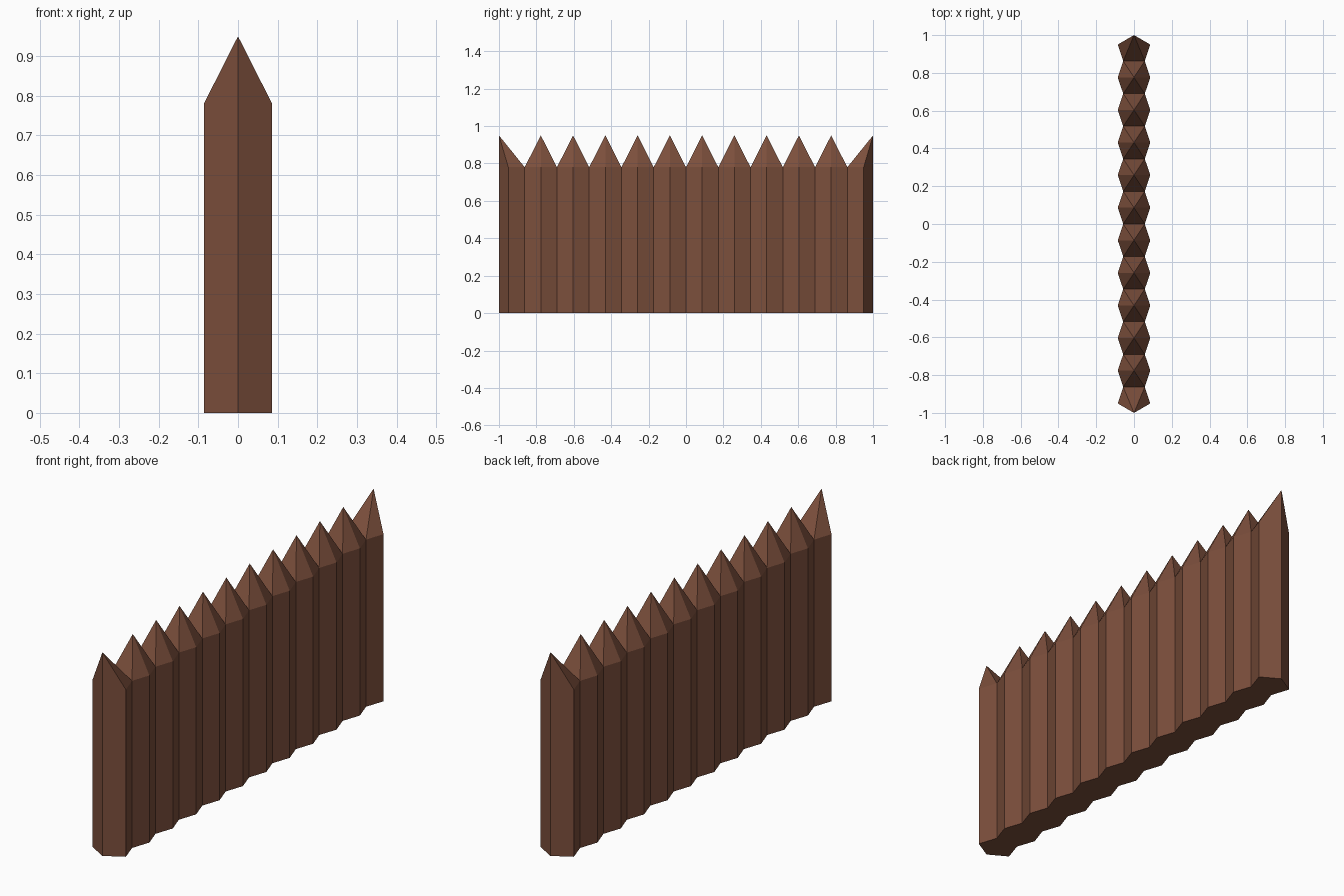
import bpy, bmesh

cube = bpy.data.objects.get("Cube")
if cube:
    bpy.data.objects.remove(cube, do_unlink=True)

POSTS = 10            # regular posts between the two end posts
PITCH = 0.1725        # distance between neighbouring posts
HALF_WIDTH = 0.086    # side corner of a post
JOINT = 0.057         # half width where two posts meet
SHOULDER, PEAK = 0.78, 0.95

wood = bpy.data.materials.new("brown wood")
wood.use_nodes = True
colour = (0.2, 0.078, 0.045, 1)
wood.diffuse_color = colour
wood.node_tree.nodes["Principled BSDF"].inputs["Base Color"].default_value = colour

bm = bmesh.new()


def add_post(outline, tip_y):
    """Prism with a pointed top; walls hidden against a neighbour are left out."""
    tip = bm.verts.new((0, tip_y, PEAK))
    low = [bm.verts.new((x, y, 0)) for x, y in outline]
    # A corner directly under the tip runs straight up into it
    high = [tip if (x, y) == (0, tip_y) else bm.verts.new((x, y, SHOULDER))
            for x, y in outline]
    bm.faces.new(low)
    for i in range(len(outline)):
        j = (i + 1) % len(outline)
        hidden = outline[i][1] == outline[j][1]
        if not hidden:
            bm.faces.new((low[i], low[j], high[j], high[i]))
        if tip not in (high[i], high[j]):
            bm.faces.new((high[i], high[j], tip))


# Row of six-sided posts
for n in range(POSTS):
    y = (n - (POSTS - 1) / 2) * PITCH
    a, b = y - PITCH / 2, y + PITCH / 2
    add_post([(HALF_WIDTH, y), (JOINT, b), (-JOINT, b),
              (-HALF_WIDTH, y), (-JOINT, a), (JOINT, a)], y)

# End posts, with the point on the outermost corner
for s in (-1, 1):
    inner = s * POSTS * PITCH / 2
    add_post([(0, s), (HALF_WIDTH, s * 0.95), (JOINT, inner),
              (-JOINT, inner), (-HALF_WIDTH, s * 0.95)], s)

# Weld the posts into one closed wall
bmesh.ops.remove_doubles(bm, verts=bm.verts, dist=0.0005)
bmesh.ops.recalc_face_normals(bm, faces=bm.faces)
mesh = bpy.data.meshes.new("palisade_wall")
bm.to_mesh(mesh)
bm.free()
mesh.materials.append(wood)
wall = bpy.data.objects.new("palisade_wall", mesh)
bpy.context.collection.objects.link(wall)
